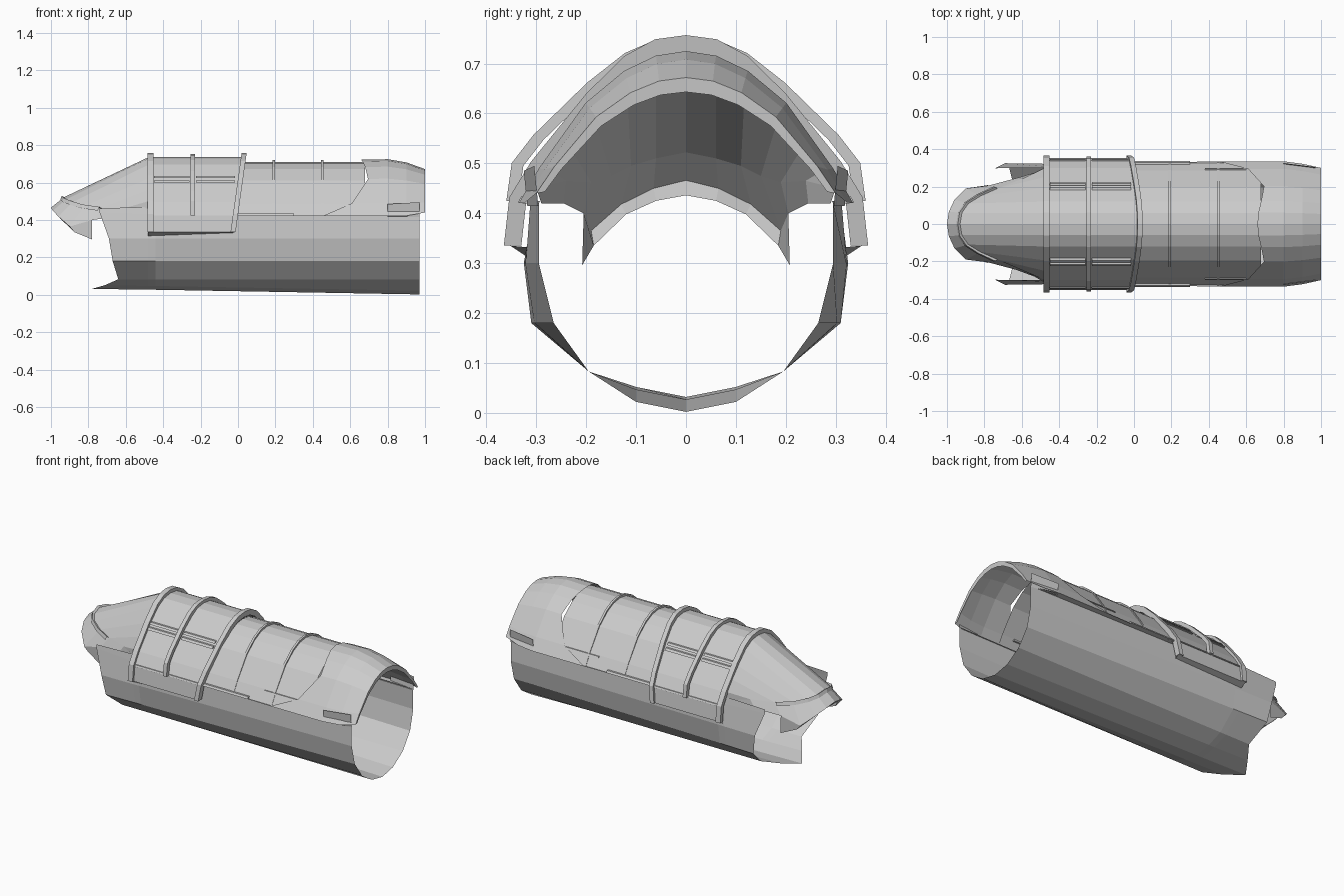
import bpy

if "Cube" in bpy.data.objects:
    bpy.data.objects.remove(bpy.data.objects["Cube"])

FRONT = [(0, 1), (.17, .98), (.34, .9), (.55, .72), (.85, .40), (.97, .23), (1, 0)]
REAR = [(0, 1), (.18, .97), (.37, .87), (.6, .66), (.88, .23), (1, 0)]


def arch(shape, w, top, base):
    return [(w * a, base + (top - base) * b) for a, b in shape]


def at(x, pts, slope=0, ref=0):
    return [(x + slope * (z - ref), y, z) for y, z in pts]


def full(pts):
    """Complete a half section that starts on the centre line."""
    return [(x, -y, z) for x, y, z in reversed(pts[1:])] + list(pts)


def mesh(name, verts, faces):
    me = bpy.data.meshes.new(name)
    me.from_pydata(verts, [], faces)
    me.update()
    ob = bpy.data.objects.new(name, me)
    bpy.context.collection.objects.link(ob)
    return ob


def loft(name, rows, closed=False, caps=False):
    n, m = len(rows[0]), len(rows)
    verts = [p for r in rows for p in r]
    faces = []
    for i in range(m if closed else m - 1):
        k = (i + 1) % m
        for j in range(n - 1):
            faces.append((i * n + j, i * n + j + 1, k * n + j + 1, k * n + j))
    if caps:
        faces.append([i * n for i in range(m)][::-1])
        faces.append([i * n + n - 1 for i in range(m)])
    return mesh(name, verts, faces)


def hoop(name, x, width, shape, outer, thick, slope=0):
    w, top, base = outer
    o = arch(shape, w, top, base)
    i = arch(shape, w - thick, top - thick, base)
    rows = [at(a, p, slope, base) for a, p in
            ((x, i), (x, o), (x + width, o), (x + width, i))]
    return loft(name, [full(r) for r in rows], True, True)


def y_at(pts, z):
    for (y0, z0), (y1, z1) in zip(pts, pts[1:]):
        if z1 <= z <= z0:
            return y0 + (y1 - y0) * (z0 - z) / (z0 - z1)
    return pts[-1][0]


def side_bars(name, x0, x1, z0, z1, prof, out):
    """Thin bar lying on the glazing, on both sides."""
    for s, tag in ((1, "right"), (-1, "left")):
        a, b = y_at(prof, z0), y_at(prof, z1)
        ring = [(a - .01, z0), (a + out, z0), (b + out, z1), (b - .01, z1)]
        loft(name + "_" + tag, [[(x0, s * y, z), (x1, s * y, z)] for y, z in ring],
             True, True)


# Lower fuselage shell, open at both ends
bow = [(-.78, 0, .032), (-.71, .1, .052), (-.64, .195, .083), (-.67, .31, .18),
       (-.69, .325, .3), (-.74, .30, .44), (-.74, .298, .462)]
mid = [(-.48, 0, .027), (-.48, .1, .047), (-.48, .195, .083), (-.48, .304, .18),
       (-.48, .322, .3), (-.48, .308, .43), (-.48, .30, .47)]
waist = [(-.44, 0, .027), (-.44, .1, .047), (-.44, .195, .083), (-.44, .303, .18),
         (-.44, .321, .3), (-.44, .312, .42), (-.44, .312, .425)]
stern = [(.97, 0, .002), (.97, .1, .022), (.97, .195, .083), (.97, .265, .18),
         (.97, .295, .3), (.97, .295, .42), (.97, .292, .425)]
loft("lower_fuselage", [full(r) for r in (bow, mid, waist, stern)])

# Sliding canopy glazing with slanted rear edge
glass = arch(FRONT, .352, .737, .335)
loft("front_canopy", [full(at(-.48, glass)), full(at(-.02, glass, .14, .335))])

# Fixed rear glazing
rear = arch(REAR, .326, .71, .42)
loft("rear_canopy", [full(at(-.01, rear, .14, .42)), full(at(.68, rear))])

# Canopy hoops
big = (.365, .757, .335)
hoop("front_hoop", -.485, .032, FRONT, big, .024)
hoop("middle_hoop", -.253, .024, FRONT, (.36, .754, .425), .024)
hoop("rear_hoop", -.04, .027, FRONT, big, .035, .14)
for k, x in enumerate((.185, .443)):
    hoop("thin_hoop_%d" % (k + 1), x, .013, REAR, (.328, .722, .42), .014)

# Horizontal canopy bars, split by the middle hoop
for k, (x0, x1) in enumerate(((-.45, -.26), (-.225, -.015))):
    side_bars("upper_bar_%d" % k, x0, x1, .625, .635, glass, .012)
    side_bars("lower_bar_%d" % k, x0, x1, .600, .612, glass, .012)
    side_bars("sill_bar_%d" % k, x0, x1, .425, .434, glass, .006)
side_bars("slide_rail", -.02, .3, .422, .434, rear, .012)
side_bars("rear_sill", .38, .6, .475, .483, rear, .006)

# Windshield from the front hoop down to the nose line
top = [(-.48, y, z) for y, z in ((0, .735), (.06, .727), (.12, .695), (.194, .622),
                                 (.25, .56), (.298, .50), (.312, .47))]
base = [(-.93, 0, .522), (-.92, .06, .51), (-.885, .11, .495), (-.82, .15, .475),
        (-.73, .19, .462), (-.6, .24, .465), (-.48, .30, .45)]
loft("windshield", [full(top), full(base)])

# Nose cowl below the windshield, with folded front lip
lip = [(-1, 0, .466), (-.99, .065, .45), (-.96, .13, .418), (-.9, .19, .365),
       (-.78, .205, .40), (-.63, .245, .42), (-.48, .29, .42)]
loft("nose_cowl", [full(base), full(lip)])
loft("nose_lip", [full(lip[:5]),
                  full([(-.975, 0, .436), (-.955, .06, .425), (-.93, .12, .398),
                        (-.875, .185, .335), (-.78, .208, .296)])])
base_band = [(x - .012, y * 1.04, z + .008) for x, y, z in base[:5]]
band_low = [(x - .02, y * 1.06, z - .012) for x, y, z in base[:5]]
loft("windshield_trim", [full(base[:5]), full(base_band), full(band_low)])

# Rear fairing with a curved leading edge
skin = arch(REAR, .335, .722, .42)
lead = [(x, y, z) for x, (y, z) in zip((.66, .665, .68, .695, .61, .45), skin)]
loft("rear_fairing", [full(lead), full(at(.8, arch(REAR, .335, .725, .42))),
                      full(at(.9, arch(REAR, .322, .708, .422))),
                      full(at(1, arch(REAR, .30, .672, .44))),
                      full(at(.998, arch(REAR, .283, .643, .443)))])

# Side plates closing the fairing onto the fuselage
for s, tag in ((1, "right"), (-1, "left")):
    mesh("rear_side_plate_" + tag,
         [(x, s * y, z) for x, y, z in ((.8, .318, .415), (.97, .296, .415),
                                        (.97, .304, .495), (.8, .325, .485))],
         [(0, 1, 2, 3)])
    mesh("sill_ledge_" + tag,
         [(x, s * y, z) for x, y, z in ((-.44, .306, .42), (.45, .298, .42),
                                        (.97, .29, .42), (.8, .335, .42),
                                        (.45, .335, .42), (-.02, .326, .42),
                                        (-.44, .34, .42))],
         [(0, 1, 5, 6), (1, 4, 5), (1, 2, 3, 4)])
    # Flange under the canopy edge
    mesh("canopy_flange_" + tag,
         [(x, s * y, z) for x, y, z in ((-.48, .352, .335), (-.02, .352, .335),
                                        (-.02, .318, .332), (-.48, .322, .315))],
         [(0, 1, 2, 3)])
